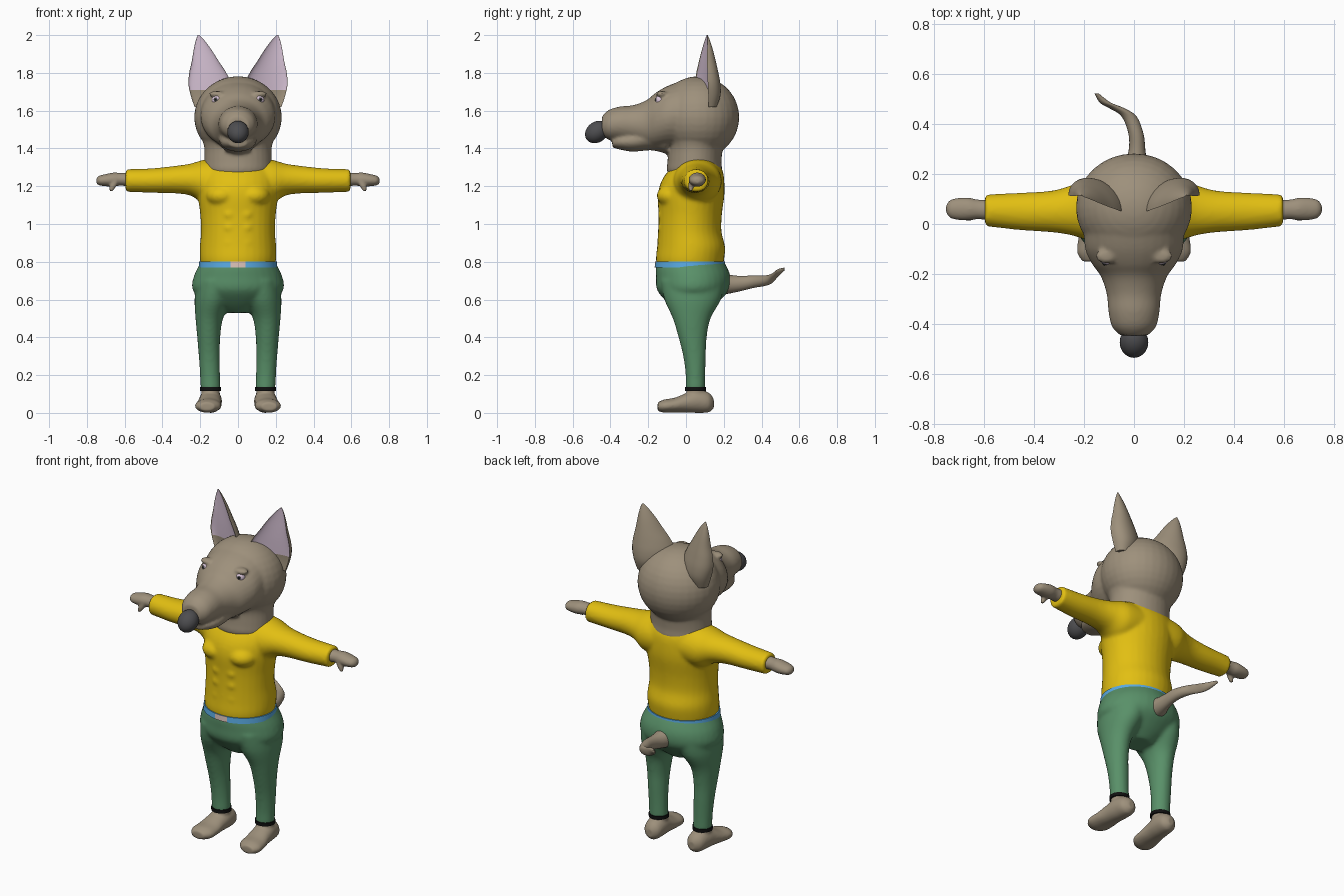
import bpy, bmesh, math
from mathutils import Matrix, Vector

if "Cube" in bpy.data.objects:
    bpy.data.objects.remove(bpy.data.objects["Cube"])


def material(name, rgb):
    m = bpy.data.materials.new(name)
    m.use_nodes = True
    col = (*rgb, 1)
    m.diffuse_color = col
    bsdf = m.node_tree.nodes["Principled BSDF"]
    bsdf.inputs["Base Color"].default_value = col
    bsdf.inputs["Roughness"].default_value = 0.7
    return m


FUR = material("fur tan", (.34, .28, .2))
YELLOW = material("shirt yellow", (.76, .52, .006))
GREEN = material("trouser green", (.1, .28, .14))
BLUE = material("belt blue", (.1, .4, .76))
PINK = material("ear pink", (.7, .56, .69))
BUCKLE = material("buckle beige", (.68, .52, .47))
GREY = material("nose grey", (.075, .075, .08))
BLACK = material("black", (.005, .005, .005))


def spline(rows, steps):
    """Catmull-Rom points through the given rows."""
    out = []
    for i in range(len(rows) - 1):
        a, b, c, d = (rows[max(0, min(len(rows) - 1, i + k))] for k in (-1, 0, 1, 2))
        for s in range(steps):
            t = s / steps
            out.append([.5 * (2 * q + (r - p) * t + (2 * p - 5 * q + 4 * r - w) * t * t
                              + (3 * q - p - 3 * r + w) * t ** 3)
                        for p, q, r, w in zip(a, b, c, d)])
    return out + [list(rows[-1])]


def bridge(bm, rings):
    """Skin closed rings of points into a capped tube."""
    vs = [[bm.verts.new(p) for p in ring] for ring in rings]
    n = len(vs[0])
    for lo, hi in zip(vs, vs[1:]):
        for i in range(n):
            bm.faces.new((lo[i], lo[(i + 1) % n], hi[(i + 1) % n], hi[i]))
    bm.faces.new(vs[0])
    bm.faces.new(vs[-1])


def loft(bm, rows, axis="z", side=1, steps=4, n=32):
    """Rows are x, y, z and two radii of an ellipse across the axis."""
    rings = []
    for x, y, z, a, b in spline(rows, steps):
        ring = []
        for k in range(n):
            t = math.tau * k / n
            u, v = max(a, .002) * math.cos(t), max(b, .002) * math.sin(t)
            off = {"x": (0, u, v), "y": (u, 0, v), "z": (u, v, 0)}[axis]
            ring.append((side * (x + off[0]), y + off[1], z + off[2]))
        rings.append(ring)
    bridge(bm, rings)


def ball(bm, centre, radii, tilt=0):
    bmesh.ops.create_uvsphere(
        bm, u_segments=32, v_segments=18, radius=1,
        matrix=Matrix.Translation(centre) @ Matrix.Rotation(tilt, 4, "X")
        @ Matrix.Diagonal((*radii, 1)))


def finish(bm, name, mats, voxel=0, smooth=6, rule=None):
    """Make the object; a voxel size melts overlapping shapes together."""
    bmesh.ops.recalc_face_normals(bm, faces=bm.faces)
    if rule:
        for f in bm.faces:
            f.material_index = rule(f)
    me = bpy.data.meshes.new(name)
    bm.to_mesh(me)
    bm.free()
    for m in mats:
        me.materials.append(m)
    ob = bpy.data.objects.new(name, me)
    bpy.context.collection.objects.link(ob)
    bpy.ops.object.select_all(action="DESELECT")
    ob.select_set(True)
    bpy.context.view_layer.objects.active = ob
    bpy.ops.object.shade_smooth_by_angle(angle=math.radians(50))
    if voxel:
        r = ob.modifiers.new("melt", "REMESH")
        r.mode, r.voxel_size, r.use_smooth_shade = "VOXEL", voxel, True
        s = ob.modifiers.new("soften", "SMOOTH")
        s.factor, s.iterations = .5, smooth
    return ob


# Shirt: torso, chest and stomach bumps, sleeves
bm = bmesh.new()
loft(bm, [(0, .02, .775, .195, .175), (0, .022, .82, .202, .181), (0, .027, .88, .202, .18),
          (0, .02, .96, .196, .168), (0, .022, 1.05, .2, .168), (0, .027, 1.15, .213, .176),
          (0, .035, 1.22, .215, .168), (0, .05, 1.28, .205, .145),
          (0, .065, 1.33, .18, .105), (0, .075, 1.36, .13, .07)])
for s in (-1, 1):
    ball(bm, (s * .085, -.07, 1.15), (.085, .085, .06))
    for z in (.9, .98, 1.05):
        ball(bm, (s * .045, -.09, z), (.045, .06, .036))
    loft(bm, [(.08, .06, 1.23, .13, .12), (.18, .06, 1.225, .125, .115),
              (.25, .055, 1.235, .1, .085), (.33, .05, 1.235, .083, .073),
              (.45, .05, 1.23, .075, .065), (.55, .053, 1.23, .067, .061),
              (.595, .055, 1.23, .063, .06)], "x", s)
finish(bm, "shirt", [YELLOW], .01)

# Trousers: hips and legs
bm = bmesh.new()
loft(bm, [(0, .035, .53, .08, .07), (0, .035, .58, .17, .13), (0, .037, .65, .24, .19),
          (0, .038, .72, .235, .197), (0, .027, .78, .207, .186), (0, .02, .83, .18, .16)])
for s in (-1, 1):
    loft(bm, [(.145, .05, .12, .053, .052), (.148, .05, .2, .053, .052),
              (.152, .045, .3, .056, .06), (.155, .035, .4, .061, .075),
              (.152, .03, .5, .073, .1), (.13, .035, .6, .1, .15),
              (.11, .035, .7, .11, .17)], "z", s)
finish(bm, "trousers", [GREEN], .01, 8)

# Belt with a buckle plate at the front
bm = bmesh.new()
loft(bm, [(0, .021, .77, .208, .187), (0, .021, .802, .205, .184)], steps=1, n=64)
finish(bm, "belt", [BLUE, BUCKLE], rule=lambda f: int(
    abs(f.calc_center_median().x) < .04 and f.calc_center_median().y < -.1))

# Head: skull, muzzle, lower jaw, neck and brows
bm = bmesh.new()
ball(bm, (0, .065, 1.565), (.232, .217, .217))
loft(bm, [(0, -.02, 1.58, .2, .18), (0, -.1, 1.565, .195, .165), (0, -.16, 1.545, .167, .15),
          (0, -.21, 1.527, .132, .128), (0, -.28, 1.527, .109, .102), (0, -.35, 1.53, .102, .092),
          (0, -.41, 1.525, .088, .078), (0, -.445, 1.52, .055, .05)], "y")
loft(bm, [(0, -.1, 1.47, .12, .1), (0, -.18, 1.46, .105, .07), (0, -.28, 1.44, .097, .057),
          (0, -.345, 1.435, .082, .042), (0, -.39, 1.432, .05, .027)], "y")
loft(bm, [(0, .05, 1.22, .15, .12), (0, .045, 1.28, .177, .145), (0, .045, 1.33, .178, .143),
          (0, .05, 1.4, .178, .145), (0, .055, 1.46, .19, .16), (0, .06, 1.54, .18, .15)])
for s in (-1, 1):
    ball(bm, (s * .11, -.128, 1.688), (.045, .03, .016))
finish(bm, "head", [FUR], .009, 5)

# Nose
bm = bmesh.new()
ball(bm, (0, -.472, 1.487), (.057, .067, .054), math.radians(38))
finish(bm, "nose", [GREY])

# Tail
bm = bmesh.new()
loft(bm, [(0, .18, .69, .065, .065), (.005, .23, .682, .05, .05), (.012, .29, .685, .034, .04),
          (.008, .36, .695, .03, .033), (-.02, .43, .702, .03, .027), (-.07, .463, .718, .03, .025),
          (-.115, .485, .74, .022, .02), (-.15, .522, .762, .008, .008)], "y", n=20)
finish(bm, "tail", [FUR])


def ear(bm, s):
    """Crescent rings: rounded back, hollow front."""
    rows = [(1.62, .17, .06, .1, .06), (1.68, .15, .1, .088, .09), (1.74, .15, .112, .082, .095),
            (1.8, .16, .098, .084, .083), (1.86, .173, .072, .09, .065),
            (1.92, .187, .048, .098, .043), (1.97, .2, .024, .106, .02), (2, .209, .004, .111, .004)]
    rings = []
    for z, cx, half, cy, depth in spline(rows, 4):
        ring = []
        for k in range(28):
            t = math.tau * k / 28
            u, w = half * math.cos(t), math.sin(t)
            ring.append((s * (cx + u), cy + .3 * u + depth * (w if w > 0 else -.3 * w), z))
        rings.append(ring)
    bridge(bm, rings)
    # remember the hollow columns by their face order
    for i, f in enumerate(bm.faces):
        col = i % 28
        f.material_index = int(15 <= col <= 26 and f.calc_center_median().z > 1.71 and len(f.verts) == 4)


for s, label in ((-1, "right"), (1, "left")):
    # Ear with a pink hollow
    bm = bmesh.new()
    ear(bm, s)
    finish(bm, label + "_ear", [FUR, PINK])

    # Eye, iris and pupil stacked along the gaze
    gaze = Vector((s * .3, -.9, .15)).normalized()
    centre = Vector((s * .11, -.134, 1.655))
    for part, mat, r, out in (("eye", PINK, .029, 0), ("iris", GREY, .015, .0165),
                              ("pupil", BLACK, .007, .026)):
        bm = bmesh.new()
        ball(bm, centre + gaze * out, (r, r, r))
        finish(bm, f"{label}_{part}", [mat])

    # Mitten hand with a thumb
    bm = bmesh.new()
    loft(bm, [(.56, .055, 1.235, .042, .038), (.62, .058, 1.237, .039, .034),
              (.66, .06, 1.235, .045, .037), (.7, .06, 1.232, .044, .032),
              (.735, .06, 1.23, .035, .025), (.75, .06, 1.229, .014, .012)], "x", s)
    loft(bm, [(.65, .035, 1.23, .022, .02), (.662, .028, 1.2, .018, .016),
              (.672, .024, 1.175, .009, .009)], "z", s, n=16)
    finish(bm, label + "_hand", [FUR], .006, 4)

    # Foot with ankle
    bm = bmesh.new()
    loft(bm, [(.14, .147, .05, .02, .025), (.142, .12, .055, .05, .052), (.145, .06, .062, .06, .062),
              (.15, 0, .053, .062, .051), (.155, -.06, .041, .068, .039),
              (.16, -.115, .036, .067, .035), (.165, -.15, .033, .04, .022)], "y", s)
    loft(bm, [(.145, .055, .04, .05, .05), (.145, .05, .13, .048, .046)], "z", s)
    finish(bm, label + "_foot", [FUR], .007, 4)

    # Ankle band
    bm = bmesh.new()
    loft(bm, [(.145, .05, .117, .056, .055), (.145, .05, .137, .056, .055)], "z", s, 1)
    finish(bm, label + "_ankle_band", [BLACK])
